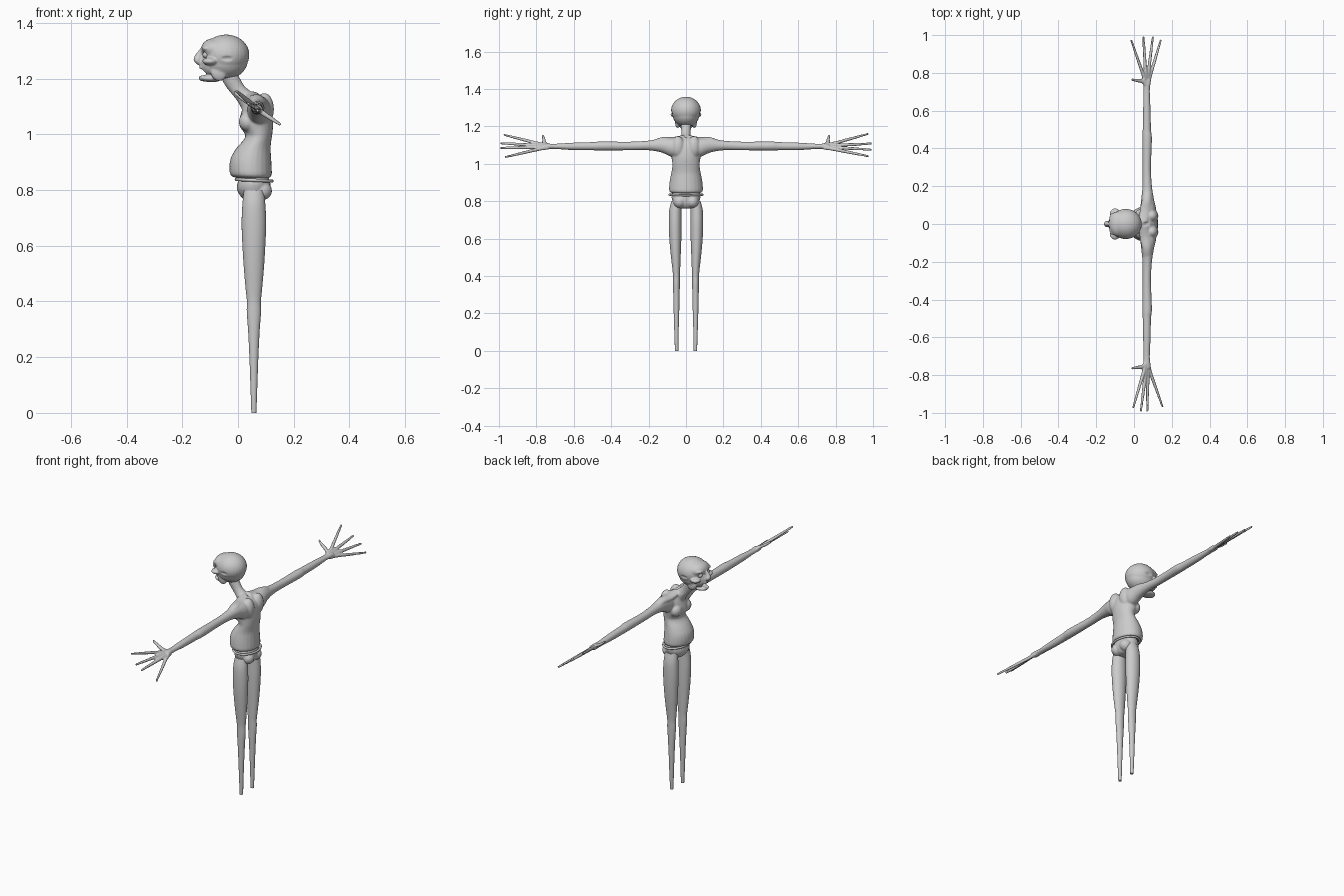
import bpy, bmesh, math
from mathutils import Vector, Matrix


def make(name, bm):
    bmesh.ops.recalc_face_normals(bm, faces=bm.faces)
    me = bpy.data.meshes.new(name)
    bm.to_mesh(me)
    bm.free()
    ob = bpy.data.objects.new(name, me)
    bpy.context.collection.objects.link(ob)
    return ob


def spline(keys, steps):
    """Catmull-Rom through rows of numbers"""
    out = []
    for i in range(len(keys) - 1):
        a, b = keys[max(i - 1, 0)], keys[i]
        c, d = keys[i + 1], keys[min(i + 2, len(keys) - 1)]
        for s in range(steps):
            t = s / steps
            out.append([0.5 * (2 * q + (r - p) * t + (2 * p - 5 * q + 4 * r - w) * t * t
                        + (3 * q - p - 3 * r + w) * t ** 3) for p, q, r, w in zip(a, b, c, d)])
    return out + [list(keys[-1])]


def tube(bm, keys, axis='z', n=24, steps=4):
    """Closed loft; each row is x, y, z and two ring radii"""
    rings = []
    for x, y, z, r1, r2 in spline(keys, steps):
        ring = []
        for i in range(n):
            a = 2 * math.pi * i / n
            u, v = r1 * math.cos(a), r2 * math.sin(a)
            off = {'x': (0, u, v), 'y': (u, 0, v), 'z': (u, v, 0)}[axis]
            ring.append(bm.verts.new(Vector((x, y, z)) + Vector(off)))
        rings.append(ring)
    for a, b in zip(rings, rings[1:]):
        for i in range(n):
            bm.faces.new((a[i], a[(i + 1) % n], b[(i + 1) % n], b[i]))
    bm.faces.new(rings[0])
    bm.faces.new(rings[-1])


def ball(bm, pos, rad, tilt=0):
    m = Matrix.Translation(pos) @ Matrix.Rotation(tilt, 4, 'Y') @ Matrix.Diagonal((*rad, 1))
    bmesh.ops.create_uvsphere(bm, u_segments=28, v_segments=18, radius=1, matrix=m)


def profile(rows):
    """z, front x, back x, half width -> tube rows"""
    return [((f + b) / 2, 0, z, (b - f) / 2, w) for z, f, b, w in rows]


def apply_all(ob):
    bpy.context.view_layer.objects.active = ob
    for m in list(ob.modifiers):
        bpy.ops.object.modifier_apply(modifier=m.name)


def fuse(ob, voxel, smooth, cutter=None):
    def remesh():
        m = ob.modifiers.new("fuse", 'REMESH')
        m.mode, m.voxel_size = 'VOXEL', voxel
    remesh()
    if cutter:
        b = ob.modifiers.new("cut", 'BOOLEAN')
        b.operation, b.object, b.solver = 'DIFFERENCE', cutter, 'EXACT'
        remesh()
    s = ob.modifiers.new("soften", 'SMOOTH')
    s.factor, s.iterations = 0.5, smooth
    apply_all(ob)
    if cutter:
        bpy.data.objects.remove(cutter)


def shade(ob):
    for p in ob.data.polygons:
        p.use_smooth = True


# torso with belly, chest and neck
bm = bmesh.new()
tube(bm, profile([(.843, -.005, .112, .075), (.853, -.026, .121, .089), (.88, -.031, .121, .09),
                  (.915, -.026, .119, .086), (.95, -.006, .117, .079), (.98, .02, .12, .074),
                  (1.0, .025, .123, .073), (1.035, .004, .126, .078), (1.08, .012, .122, .085),
                  (1.115, .025, .11, .075), (1.14, .035, .085, .05)]))
tube(bm, [(.065, 0, 1.07, .04, .035), (.042, 0, 1.12, .045, .034), (.012, 0, 1.15, .039, .026),
          (-.012, 0, 1.175, .034, .025), (-.037, 0, 1.22, .034, .03)])

# arms, shoulders and hands
tips = {1: [(-.015, .975, 1.16), (.05, .993, 1.108), (.1, .993, 1.075), (.143, .978, 1.04)],
        -1: [(-.005, .975, 1.155), (.036, .993, 1.11), (.07, .993, 1.085), (.152, .97, 1.035)]}
for s in (1, -1):
    tube(bm, [(.075, .03 * s, 1.085, .042, .05), (.075, .08 * s, 1.088, .042, .05),
              (.072, .13 * s, 1.098, .034, .038), (.07, .2 * s, 1.098, .025, .026),
              (.068, .3 * s, 1.095, .022, .023), (.07, .45 * s, 1.095, .025, .024),
              (.068, .5 * s, 1.094, .022, .022), (.068, .6 * s, 1.093, .02, .02),
              (.067, .7 * s, 1.093, .017, .014), (.068, .74 * s, 1.093, .019, .015),
              (.069, .765 * s, 1.092, .02, .012)], 'y')
    ball(bm, (.095, .042 * s, 1.09), (.034, .036, .058))
    ball(bm, (.035, .042 * s, 1.045), (.032, .036, .035))
    tube(bm, [(.05, .01 * s, 1.14, .025, .015), (.06, .07 * s, 1.127, .03, .016),
              (.068, .13 * s, 1.122, .026, .02), (.07, .19 * s, 1.105, .02, .016)], 'y')
    for i, (x, y, z) in enumerate(tips[s]):
        k = (i - 1.5) * .011
        tube(bm, [(.068 + k * .6, .735 * s, 1.093 - k * .5, .009, .009),
                  (.068 + k, .78 * s, 1.093 - k * .8, .01, .01),
                  ((x + .068 + k) / 2, (y + .78) / 2 * s, (z + 1.093 - k * .8) / 2, .0085, .0085),
                  (x, y * s, z, .006, .006)], 'y', 12)
    tube(bm, [(.065, .74 * s, 1.095, .012, .012), (.04, .757 * s, 1.112, .012, .01),
              (.012, .76 * s, 1.13, .009, .01), (-.013, .765 * s, 1.15, .006, .008)], 'x', 12)
body = make("upper_body", bm)
fuse(body, .0042, 5)
shade(body)

# head: cranium, brow, cheekbones, nose and open jaw
bm = bmesh.new()
ball(bm, (-.043, 0, 1.285), (.084, .08, .073))
ball(bm, (-.048, 0, 1.265), (.083, .072, .068))
ball(bm, (-.085, 0, 1.305), (.048, .066, .04))
ball(bm, (-.095, 0, 1.25), (.04, .05, .045))
tube(bm, [(-.125, 0, 1.31, .008, .007), (-.14, 0, 1.285, .014, .01), (-.145, 0, 1.265, .014, .018),
          (-.135, 0, 1.25, .012, .012)], 'z', 16)
ball(bm, (-.105, 0, 1.24), (.035, .036, .014))
ball(bm, (-.1, 0, 1.2), (.04, .036, .013), .05)
ball(bm, (-.125, 0, 1.203), (.016, .024, .013))
for s in (1, -1):
    ball(bm, (-.1, .055 * s, 1.262), (.028, .028, .014))
    ball(bm, (-.11, .032 * s, 1.308), (.02, .026, .01))
    ball(bm, (-.07, .044 * s, 1.222), (.028, .014, .032), -.5)
head = make("head", bm)

# cuts for eye sockets, mouth and temples
bm = bmesh.new()
for s in (1, -1):
    ball(bm, (-.138, .034 * s, 1.285), (.026, .02, .016))
    ball(bm, (-.035, .1 * s, 1.27), (.055, .028, .018))
ball(bm, (-.135, 0, 1.222), (.034, .027, .013))
cutter = make("head_cutter", bm)
cutter.hide_render = True
fuse(head, .003, 5, cutter)
shade(head)

# eyeballs
bm = bmesh.new()
for s in (1, -1):
    ball(bm, (-.114, .034 * s, 1.285), (.013, .013, .012))
shade(make("eyes", bm))

# waistband
bm = bmesh.new()
loop = []
for i in range(48):
    a = 2 * math.pi * i / 48
    loop.append([bm.verts.new((.058 + (.064 + .006 * math.cos(b)) * math.cos(a),
                               (.088 + .006 * math.cos(b)) * math.sin(a),
                               .835 + .006 * math.sin(b) - .003 * math.cos(a)))
                 for b in [2 * math.pi * j / 10 for j in range(10)]])
for i in range(48):
    p, q = loop[i], loop[(i + 1) % 48]
    for j in range(10):
        bm.faces.new((p[j], q[j], q[(j + 1) % 10], p[(j + 1) % 10]))
shade(make("waistband", bm))

# hips
bm = bmesh.new()
tube(bm, profile([(.76, .035, .085, .03), (.767, .02, .1, .05), (.785, .004, .112, .066),
                  (.805, -.004, .116, .074), (.825, -.002, .116, .077), (.845, .005, .11, .07)]))
for s in (1, -1):
    ball(bm, (.085, .034 * s, .797), (.037, .034, .034))
hips = make("hips", bm)
fuse(hips, .004, 4)
shade(hips)

# tapering legs
for s, side in ((1, "left"), (-1, "right")):
    bm = bmesh.new()
    tube(bm, [(.057, y * s, z, rx, ry) for z, y, rx, ry in
              [(0, .05, .009, .009), (.1, .051, .0125, .0115), (.2, .051, .016, .0145),
               (.3, .051, .021, .017), (.36, .051, .0255, .018), (.4, .051, .025, .0185),
               (.44, .052, .029, .021), (.52, .055, .036, .027), (.6, .057, .041, .032),
               (.68, .058, .044, .034), (.75, .057, .041, .033), (.8, .05, .036, .028)]])
    leg = make(side + "_leg", bm)
    shade(leg)
    bpy.context.view_layer.objects.active = leg
    leg.select_set(True)
    bpy.ops.object.shade_smooth_by_angle()
    leg.select_set(False)
